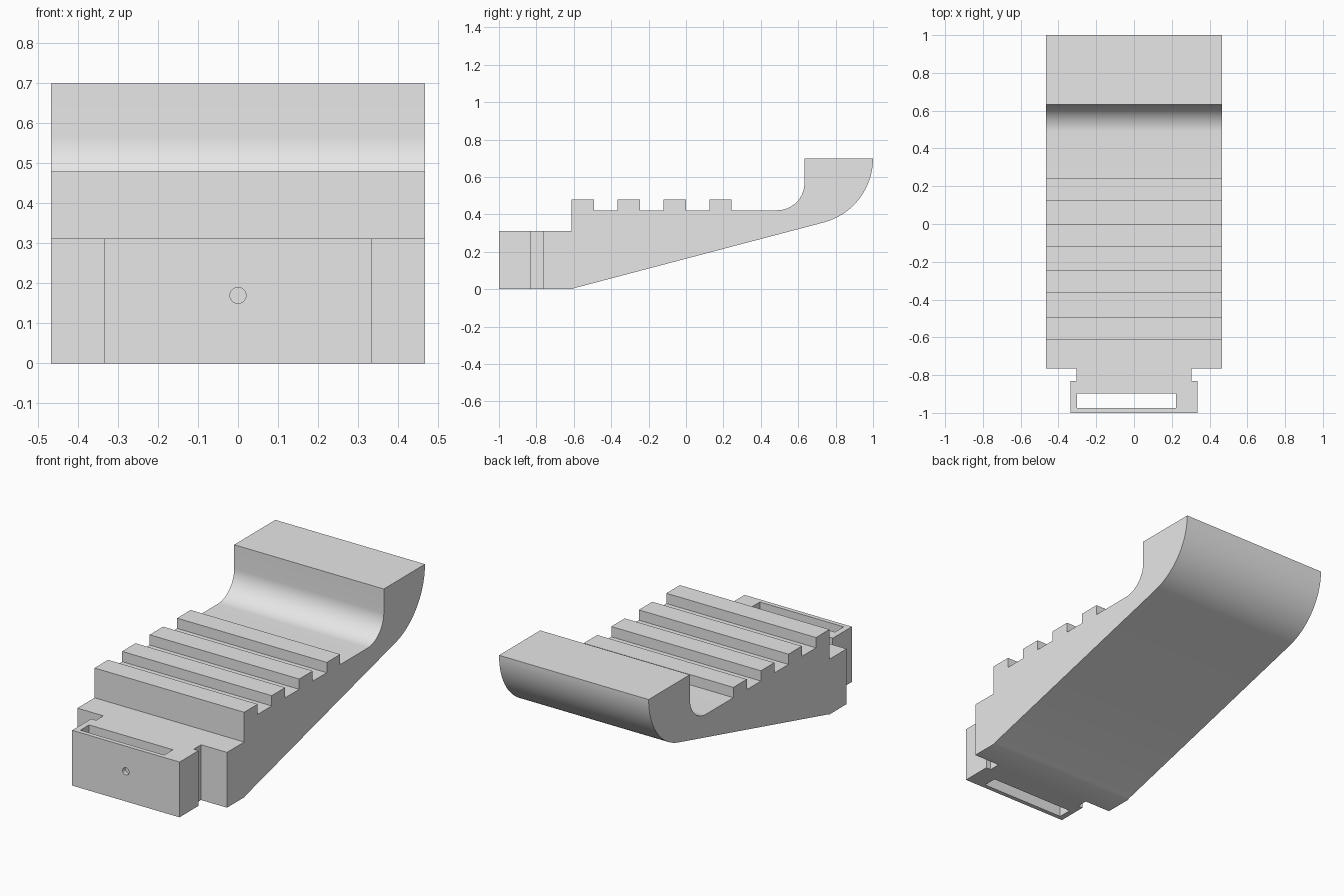
import bpy, bmesh, math
from mathutils import Vector

cube = bpy.data.objects.get("Cube")
if cube:
    bpy.data.objects.remove(cube, do_unlink=True)

grey = bpy.data.materials.new("light_grey")
grey.use_nodes = True
colour = (0.8, 0.8, 0.8, 1)
grey.diffuse_color = colour
grey.node_tree.nodes["Principled BSDF"].inputs["Base Color"].default_value = colour


def prism(name, points, offset):
    """Extrude a closed 3D outline along an offset."""
    bm = bmesh.new()
    face = bm.faces.new([bm.verts.new(p) for p in points])
    ext = bmesh.ops.extrude_face_region(bm, geom=[face])["geom"]
    bmesh.ops.translate(bm, vec=Vector(offset),
                        verts=[v for v in ext if isinstance(v, bmesh.types.BMVert)])
    bmesh.ops.recalc_face_normals(bm, faces=bm.faces)
    mesh = bpy.data.meshes.new(name)
    bm.to_mesh(mesh)
    bm.free()
    obj = bpy.data.objects.new(name, mesh)
    bpy.context.collection.objects.link(obj)
    mesh.materials.append(grey)
    return obj


def arc(cy, cz, r, start, end, steps):
    angles = [math.radians(start + (end - start) * i / steps) for i in range(steps + 1)]
    return [(cy + r * math.cos(a), cz + r * math.sin(a)) for a in angles]


# Side profile: base, stepped front, four ridges, curved stop and rounded heel
half = 0.467
profile = [(-1, 0), (-1, 0.312), (-0.612, 0.312)]
for i in range(4):
    y = -0.612 + i * 0.2455
    profile += [(y, 0.48), (y + 0.12, 0.48), (y + 0.12, 0.422)]
    if i < 3:
        profile.append((y + 0.2455, 0.422))
profile += arc(0.488, 0.567, 0.145, -90, 0, 20)
profile += [(0.633, 0.7)]
profile += arc(0.645, 0.7, 0.355, 0, -75.2, 32)
profile += [(-0.6, 0.005), (-0.61, 0)]
body = prism("ridged_wedge", [(-half, y, z) for y, z in profile], (2 * half, 0, 0))

# Cutters: stepped side notches, vertical slot and small front hole
cutters = []
for side in (-1, 1):
    plan = [(0.335, -1.1), (0.335, -0.83), (0.305, -0.83),
            (0.305, -0.765), (0.6, -0.765), (0.6, -1.1)]
    cutters.append(prism("notch_cutter", [(side * x, y, -0.1) for x, y in plan], (0, 0, 1)))
slot = [(-0.302, -0.975), (0.222, -0.975), (0.222, -0.897), (-0.302, -0.897)]
cutters.append(prism("slot_cutter", [(x, y, -0.1) for x, y in slot], (0, 0, 1)))
hole = arc(0, 0.17, 0.02, 0, 345, 23)
cutters.append(prism("hole_cutter", [(x, -1.1, z) for x, z in hole], (0, 0.16, 0)))

bpy.ops.object.select_all(action="DESELECT")
bpy.context.view_layer.objects.active = body
body.select_set(True)
for cutter in cutters:
    cutter.hide_render = True
    mod = body.modifiers.new("cut", "BOOLEAN")
    mod.operation = "DIFFERENCE"
    mod.solver = "EXACT"
    mod.object = cutter
    bpy.ops.object.modifier_apply(modifier=mod.name)
    bpy.data.objects.remove(cutter, do_unlink=True)

bpy.ops.object.shade_smooth_by_angle(angle=math.radians(30))
